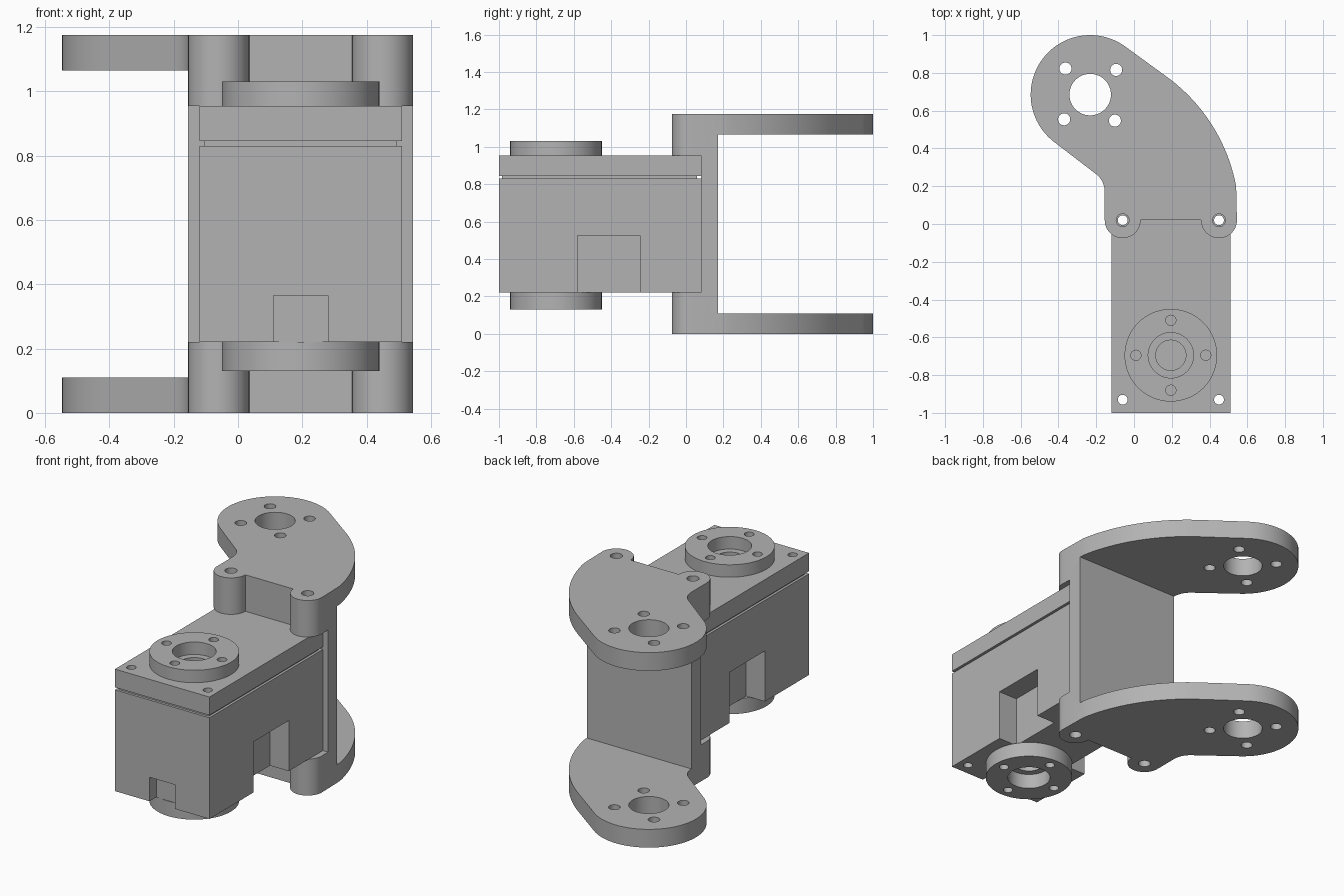
import bpy
import bmesh
from math import cos, sin, radians

cube = bpy.data.objects.get("Cube")
if cube:
    bpy.data.objects.remove(cube, do_unlink=True)

grey = bpy.data.materials.new("plain grey")
grey.use_nodes = True
GREY = (0.45, 0.45, 0.45, 1)
grey.diffuse_color = GREY
grey.node_tree.nodes["Principled BSDF"].inputs["Base Color"].default_value = GREY


def arc(cx, cy, r, a0, a1, n):
    """Points along an arc, angles in degrees."""
    steps = [radians(a0 + (a1 - a0) * i / n) for i in range(n + 1)]
    return [(cx + r * cos(a), cy + r * sin(a)) for a in steps]


def circle(cx, cy, r, n=48):
    return arc(cx, cy, r, 0, 360, n)[:-1]


def rect(x0, x1, y0, y1):
    return [(x0, y0), (x1, y0), (x1, y1), (x0, y1)]


def solid(name, prisms):
    """One object made from upright prisms (outline, bottom, top)."""
    bm = bmesh.new()
    for outline, z0, z1 in prisms:
        face = bm.faces.new([bm.verts.new((x, y, z0)) for x, y in outline])
        result = bmesh.ops.extrude_face_region(bm, geom=[face])
        top = [v for v in result["geom"] if isinstance(v, bmesh.types.BMVert)]
        bmesh.ops.translate(bm, verts=top, vec=(0, 0, z1 - z0))
    bmesh.ops.recalc_face_normals(bm, faces=bm.faces)
    mesh = bpy.data.meshes.new(name)
    bm.to_mesh(mesh)
    bm.free()
    mesh.materials.append(grey)
    obj = bpy.data.objects.new(name, mesh)
    bpy.context.collection.objects.link(obj)
    return obj


def part(name, prisms, *cuts):
    """A solid with groups of prisms cut out of it, shaded by angle."""
    obj = solid(name, prisms)
    bpy.ops.object.select_all(action="DESELECT")
    bpy.context.view_layer.objects.active = obj
    obj.select_set(True)
    for group in cuts:
        cutter = solid("cutter", group)
        cutter.hide_render = True
        mod = obj.modifiers.new("cut", "BOOLEAN")
        mod.operation = "DIFFERENCE"
        mod.solver = "EXACT"
        mod.object = cutter
        bpy.ops.object.modifier_apply(modifier=mod.name)
        bpy.data.objects.remove(cutter, do_unlink=True)
    bpy.ops.object.shade_smooth_by_angle(angle=radians(30))
    return obj


# Shared layout
LEFT, RIGHT, FRONT, BACK = -0.12, 0.51, -1.0, 0.08
CASE_Z, GROOVE_Z, LID_Z, TOP_Z = 0.22, 0.83, 0.845, 0.955
HEIGHT, PLATE = 1.175, 0.11
HORN = (0.195, -0.695)
LUGS = [(-0.06, 0.02), (0.45, 0.02)]
HEAD = (-0.232, 0.685)
BELOW, ABOVE = -0.5, 2.0

screw_holes = [(circle(x, y, 0.026, 24), BELOW, ABOVE)
               for x, _ in LUGS for y in (-0.93, 0.02)]

# Motor case with cable notches on both sides and at the front
notches = [(rect(x, x + 0.225, -0.58, -0.245), 0, 0.525)
           for x in (LEFT - 0.1, RIGHT - 0.125)]
notches.append((rect(0.11, 0.28, FRONT - 0.1, FRONT + 0.065), 0, 0.365))
part("motor_case", [(rect(LEFT, RIGHT, FRONT, BACK), CASE_Z, GROOVE_Z)],
     screw_holes, notches, [(circle(*HORN, 0.08), 0, CASE_Z + 0.03)])

# Recessed seam and lid
part("case_seam", [(rect(LEFT + 0.015, RIGHT - 0.015, FRONT + 0.015, BACK - 0.02),
                    GROOVE_Z, LID_Z)], screw_holes)
part("case_lid", [(rect(LEFT, RIGHT, FRONT, BACK), LID_Z, TOP_Z)],
     screw_holes, [(circle(*HORN, 0.08), TOP_Z - 0.03, ABOVE)])

# Horn discs above and below the motor
horn_holes = [(circle(*HORN, 0.12), BELOW, ABOVE)]
for x, y in circle(*HORN, 0.185, 4):
    horn_holes.append((circle(x, y, 0.027, 24), BELOW, ABOVE))
for name, z0, z1 in (("upper_horn", TOP_Z, 1.03), ("lower_horn", 0.13, CASE_Z)):
    part(name, [(circle(*HORN, 0.245, 96), z0, z1)], horn_holes)

# Bracket: curved outline, hollowed behind for the arms and in front for the motor
outline = (arc(-0.373, 0.027, 0.93, 10.7, 54.6, 20)
           + arc(*HEAD, 0.315, 54.6, 232, 48)
           + arc(-0.275, 0.17, 0.12, 52, 0, 8))
for lug in LUGS:
    outline += arc(*lug, 0.095, 180, 360, 24)
hollows = [(rect(-1, 1, 0.17, 1.5), PLATE, HEIGHT - PLATE),
           (rect(-1, 1, -0.5, BACK), CASE_Z, TOP_Z)]
bracket_holes = [(circle(*HEAD, 0.11), BELOW, ABOVE)]
for x, y in arc(*HEAD, 0.19, 43.5, 313.5, 3):
    bracket_holes.append((circle(x, y, 0.032, 24), BELOW, ABOVE))
lug_holes = [(circle(*lug, 0.034, 24), z0, z1) for lug in LUGS
             for z0, z1 in ((BELOW, CASE_Z), (TOP_Z, ABOVE))]
part("bracket", [(outline, 0, HEIGHT)], hollows, bracket_holes, lug_holes)
